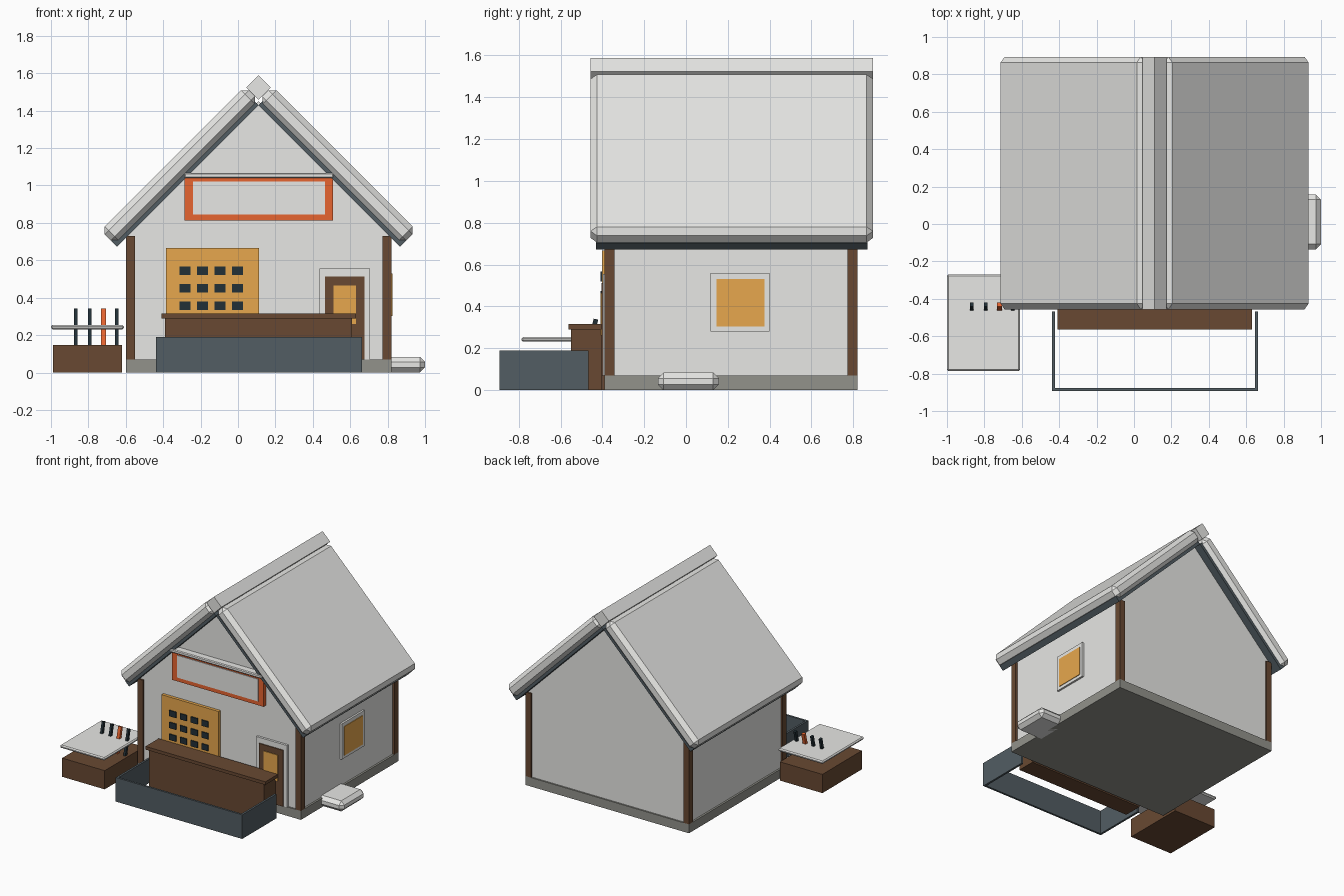
import bpy
import bmesh
from math import radians, sqrt
from mathutils import Vector

old = bpy.data.objects.get("Cube")
if old:
    bpy.data.objects.remove(old, do_unlink=True)


def material(name, r, g, b):
    m = bpy.data.materials.new(name)
    m.use_nodes = True
    m.diffuse_color = (r, g, b, 1)
    m.node_tree.nodes["Principled BSDF"].inputs["Base Color"].default_value = (r, g, b, 1)
    return m


WHITE = material("snow_white", 0.8, 0.8, 0.78)
STONE = material("stone_grey", 0.29, 0.29, 0.26)
WOOD = material("dark_wood", 0.138, 0.066, 0.032)
SLATE = material("slate_blue", 0.085, 0.11, 0.125)
BLACK = material("blue_black", 0.016, 0.029, 0.037)
AMBER = material("amber", 0.8, 0.39, 0.075)
ORANGE = material("orange", 0.8, 0.13, 0.03)


def finish(name, bm, mat, chamfer=0):
    if chamfer:
        bmesh.ops.bevel(bm, geom=bm.edges[:], offset=chamfer, segments=1, affect='EDGES')
    bmesh.ops.recalc_face_normals(bm, faces=bm.faces)
    mesh = bpy.data.meshes.new(name)
    bm.to_mesh(mesh)
    bm.free()
    mesh.materials.append(mat)
    ob = bpy.data.objects.new(name, mesh)
    bpy.context.collection.objects.link(ob)
    return ob


def box(name, mat, x, y, z, chamfer=0):
    """Box from its (low, high) range on each axis."""
    bm = bmesh.new()
    bmesh.ops.create_cube(bm, size=1)
    for v in bm.verts:
        v.co = Vector([lo + (c + 0.5) * (hi - lo) for c, (lo, hi) in zip(v.co, (x, y, z))])
    return finish(name, bm, mat, chamfer)


MID = 0.11  # ridge line of the house

# House base and corner posts
box("foundation", STONE, (-0.6, 0.82), (-0.39, 0.82), (0, 0.07))
for side, x in (("right", -0.6), ("left", 0.772)):
    for end, y in (("front", -0.39), ("back", 0.772)):
        box(f"{end}_{side}_post", WOOD, (x, x + 0.048), (y, y + 0.048), (0.07, 0.73))

# Walls with gables, one extruded profile
bm = bmesh.new()
half = 0.695
profile = [(-half, 0.06), (half, 0.06), (half, 0.755), (0, 1.45), (-half, 0.755)]
face = bm.faces.new([bm.verts.new((MID + x, -0.378, z)) for x, z in profile])
ext = bmesh.ops.extrude_face_region(bm, geom=[face])
moved = [g for g in ext["geom"] if isinstance(g, bmesh.types.BMVert)]
bmesh.ops.translate(bm, verts=moved, vec=(0, 1.186, 0))
finish("walls", bm, WHITE)


def roof_slab(name, mat, side, along, out, y, chamfer=0):
    """Slab at 45 degrees: 'along' runs down the slope, 'out' away from it."""
    a, n = sum(along) / 2, sum(out) / 2
    hx, hz = (along[1] - along[0]) / 2, (out[1] - out[0]) / 2
    ob = box(name, mat, (-hx, hx), y, (-hz, hz), chamfer)
    ob.location = (MID + side * (a + n) / sqrt(2), 0, (n - a) / sqrt(2))
    ob.rotation_euler.y = radians(45) * side


# Roof boards, snow cover and ridge
for label, side in (("right", -1), ("left", 1)):
    roof_slab(f"{label}_roof_board", SLATE, side, (-1.01, 0.06), (1.01, 1.055), (-0.43, 0.868))
    roof_slab(f"{label}_roof_snow", WHITE, side, (-1.03, 0.06), (1.028, 1.134), (-0.456, 0.894), 0.03)
ridge = box("ridge_cap", WHITE, (-0.046, 0.046), (-0.456, 0.894), (-0.046, 0.046))
ridge.location = (MID, 0, 1.524)
ridge.rotation_euler.y = radians(45)

# Sign board above the counter
box("sign_frame", ORANGE, (-0.285, 0.508), (-0.41, -0.37), (0.813, 1.045))
box("sign_panel", WHITE, (-0.24, 0.465), (-0.415, -0.405), (0.845, 1.02))
box("sign_snow", WHITE, (-0.288, 0.512), (-0.435, -0.37), (1.04, 1.067), 0.006)

# Display board with rows of goods
box("display_board", AMBER, (-0.385, 0.112), (-0.402, -0.37), (0.2, 0.667))
for row in range(3):
    for col in range(4):
        x, z = -0.283 + col * 0.0935, 0.357 + row * 0.093
        box(f"display_item_{row}_{col}", BLACK, (x - 0.029, x + 0.029),
            (-0.41, -0.4), (z - 0.023, z + 0.023))

# Door
box("door_frame", WHITE, (0.436, 0.705), (-0.396, -0.37), (0.07, 0.555))
box("door", WOOD, (0.465, 0.675), (-0.404, -0.39), (0.07, 0.512))
box("door_pane", AMBER, (0.51, 0.63), (-0.409, -0.4), (0.26, 0.465))

# Side window
box("window_frame", WHITE, (0.79, 0.82), (0.118, 0.4), (0.28, 0.56))
box("window_pane", AMBER, (0.815, 0.825), (0.145, 0.375), (0.303, 0.53))

# Counter
box("counter", WOOD, (-0.39, 0.61), (-0.55, -0.405), (0, 0.292))
box("counter_top", WOOD, (-0.41, 0.632), (-0.563, -0.4), (0.29, 0.315))

# Low fence around the yard, open towards the house
box("fence_front", SLATE, (-0.438, 0.662), (-0.893, -0.877), (0, 0.189))
for label, x in (("right", -0.438), ("left", 0.646)):
    box(f"fence_{label}", SLATE, (x, x + 0.016), (-0.893, -0.467), (0, 0.189))

# Crate with a slab of snow above it
box("crate", WOOD, (-0.99, -0.62), (-0.77, -0.28), (0, 0.147))
box("crate_snow", WHITE, (-1.0, -0.61), (-0.787, -0.27), (0.231, 0.254), 0.008)

# Leaning poles standing in the crate
for i, x in enumerate((-0.867, -0.793, -0.72, -0.648)):
    w = 0.013 if i == 2 else 0.009
    pole = box(f"pole_{i}", ORANGE if i == 2 else BLACK, (-w, w), (-0.011, 0.011), (-0.12, 0.12))
    pole.location = (x, -0.458, 0.222)
    pole.rotation_euler.x = radians(-13)

# Snow drift by the side wall
box("snow_drift", WHITE, (0.75, 1.0), (-0.135, 0.157), (0, 0.083), 0.027)
